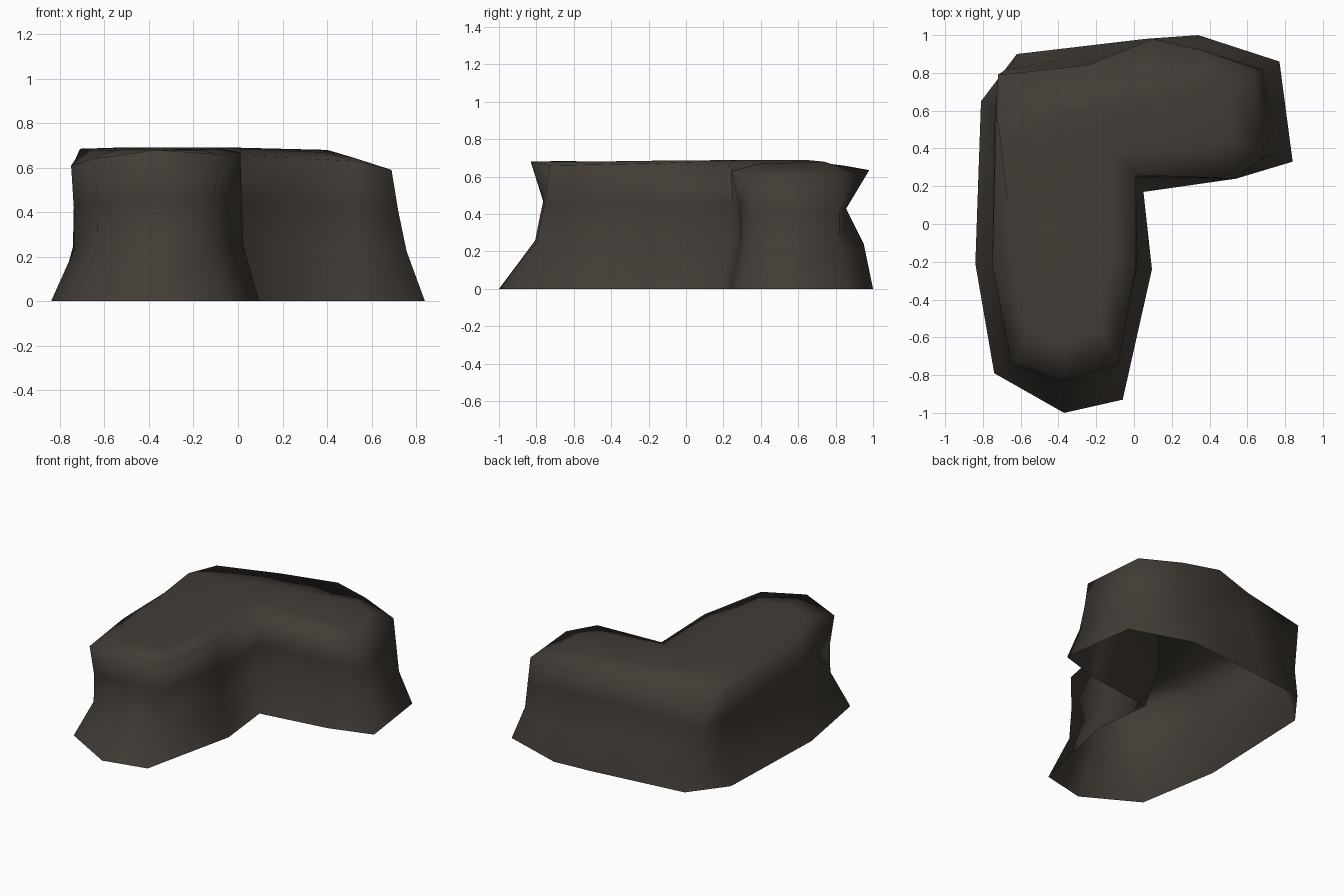
import bpy, bmesh
from mathutils import Vector

# one column per outline corner, counter-clockwise from the front left:
# base x, base y, rim x, rim y, rim z, inward dent low, inward dent high
COLS = [
    (-0.74, -0.79, -0.65, -0.74, 0.64, 0.09, 0.06),
    (-0.37, -1.00, -0.37, -0.83, 0.68, 0.13, 0.12),
    (-0.06, -0.93, -0.08, -0.73, 0.66, 0.08, 0.05),
    (0.095, -0.24, 0.01, -0.22, 0.67, 0.04, 0.02),
    (0.05, 0.17, 0.01, 0.26, 0.655, 0.05, 0.03),
    (0.54, 0.24, 0.53, 0.24, 0.63, 0.05, 0.05),
    (0.84, 0.33, 0.69, 0.36, 0.59, 0.03, 0.02),
    (0.77, 0.86, 0.65, 0.82, 0.59, 0.04, 0.02),
    (0.34, 1.00, 0.36, 0.92, 0.62, 0.02, 0.09),
    (0.06, 0.98, 0.10, 0.98, 0.635, 0.03, 0.13),
    (-0.28, 0.94, -0.25, 0.84, 0.66, 0.01, 0.03),
    (-0.62, 0.90, -0.72, 0.79, 0.61, 0.02, 0.01),
    (-0.81, 0.65, -0.73, 0.60, 0.64, 0.04, 0.02),
    (-0.84, -0.21, -0.75, -0.22, 0.61, 0.07, 0.04),
]
# plateau corner above each column
PLATEAU = [
    (-0.55, -0.55, 0.68), (-0.36, -0.62, 0.685), (-0.18, -0.55, 0.68),
    (-0.12, -0.20, 0.685), (-0.12, 0.38, 0.69), (0.38, 0.40, 0.67),
    (0.52, 0.46, 0.645), (0.52, 0.72, 0.645), (0.40, 0.74, 0.68),
    (0.00, 0.64, 0.69), (-0.30, 0.57, 0.69), (-0.55, 0.50, 0.69),
    (-0.71, 0.46, 0.685), (-0.66, 0.03, 0.68),
]
# plateau faces, running along both arms of the L
TOP = [(0, 1, 2), (0, 2, 3, 13), (13, 3, 4, 12), (12, 4, 11),
       (11, 4, 10), (10, 4, 9), (9, 4, 5, 8), (8, 5, 6, 7)]
LEVELS = (0, 0.38, 0.69, 1)   # ring heights as a share of the rim height
N = len(COLS)
base = [Vector(c[0:2]) for c in COLS]
rim = [Vector(c[2:4]) for c in COLS]


def inward(pts, i):
    """Inward direction at corner i of a counter-clockwise outline."""
    a = (pts[i] - pts[i - 1]).normalized()
    b = (pts[(i + 1) % N] - pts[i]).normalized()
    return Vector((-a.y - b.y, a.x + b.x)).normalized()


bm = bmesh.new()


def ring(level):
    t = LEVELS[level]
    out = []
    for i, c in enumerate(COLS):
        p = base[i].lerp(rim[i], t)
        if level in (1, 2):
            p = p + inward(base, i) * c[4 + level]
        out.append(bm.verts.new((p.x, p.y, c[4] * t)))
    return out


# dented walls, open underneath, then the sloping shoulder up to the plateau
rings = [ring(k) for k in range(4)] + [[bm.verts.new(p) for p in PLATEAU]]
for lo, hi in zip(rings, rings[1:]):
    for i in range(N):
        j = (i + 1) % N
        bm.faces.new((lo[i], lo[j], hi[j], hi[i]))
for face in TOP:
    bm.faces.new([rings[-1][i] for i in face])
for f in bm.faces:
    f.smooth = True

mesh = bpy.data.meshes.new("rock_cliff")
bm.to_mesh(mesh)
bm.free()
rock = bpy.data.objects.new("rock_cliff", mesh)
bpy.context.collection.objects.link(rock)

# dark brown stone
mat = bpy.data.materials.new("dark_brown_stone")
mat.diffuse_color = (0.055, 0.046, 0.037, 1)
mesh.materials.append(mat)
